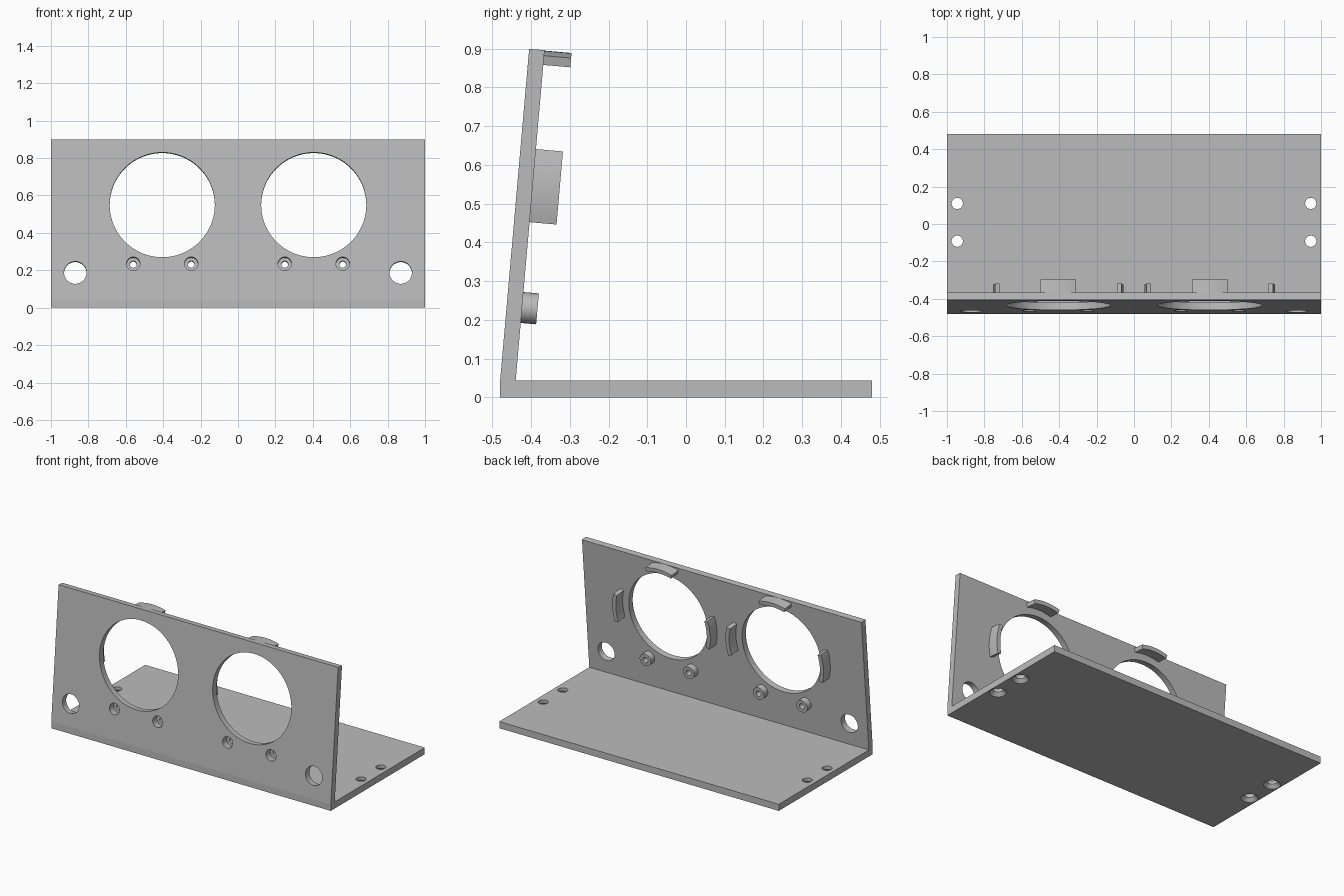
import bpy
import bmesh
from math import cos, sin, radians, tau
from mathutils import Matrix, Vector

cube = bpy.data.objects.get("Cube")
if cube:
    bpy.data.objects.remove(cube, do_unlink=True)

grey = bpy.data.materials.new("plain grey")
grey.use_nodes = True
COLOUR = (0.5, 0.5, 0.5, 1)
grey.diffuse_color = COLOUR
grey.node_tree.nodes["Principled BSDF"].inputs["Base Color"].default_value = COLOUR

THICK = 0.04
BASE_H = 0.043
DEPTH = 0.48
EYE_X, EYE_V = 0.405, 0.509
# Panel frame: x across, y through the thickness, z up the leaning face
LEAN = Matrix.Translation((0, -DEPTH, BASE_H)) @ Matrix.Rotation(radians(-5), 4, 'X')


def on_panel(x, v):
    """Frame whose z axis points backwards through the panel."""
    return LEAN @ Matrix.Translation((x, 0, v)) @ Matrix.Rotation(radians(-90), 4, 'X')


def finish(name, bm, smooth=True):
    bmesh.ops.remove_doubles(bm, verts=bm.verts, dist=1e-5)
    bmesh.ops.recalc_face_normals(bm, faces=bm.faces)
    mesh = bpy.data.meshes.new(name)
    bm.to_mesh(mesh)
    bm.free()
    mesh.materials.append(grey)
    ob = bpy.data.objects.new(name, mesh)
    bpy.context.collection.objects.link(ob)
    if smooth:
        shade(ob)
    return ob


def select(ob):
    bpy.ops.object.select_all(action='DESELECT')
    ob.select_set(True)
    bpy.context.view_layer.objects.active = ob


def shade(ob):
    select(ob)
    bpy.ops.object.shade_smooth_by_angle(angle=radians(30))


def revolve(bm, profile, mat, start=0.0, sweep=tau, steps=64):
    """Turn a closed (radius, height) profile round z; cap partial turns."""
    full = sweep >= tau
    rings = []
    for i in range(steps if full else steps + 1):
        a = start + sweep * i / steps
        rings.append([bm.verts.new(mat @ Vector((r * cos(a), r * sin(a), h)))
                      for r, h in profile])
    n = len(profile)
    for i in range(steps):
        p, q = rings[i], rings[(i + 1) % len(rings)]
        for j in range(n):
            k = (j + 1) % n
            if profile[j][0] or profile[k][0]:
                bm.faces.new((p[j], p[k], q[k], q[j]))
    if not full:
        bm.faces.new(rings[0])
        bm.faces.new(rings[-1])


def box(name, lo, hi, mat=Matrix()):
    lo, hi = Vector(lo), Vector(hi)
    bm = bmesh.new()
    size = Matrix.Diagonal((*(hi - lo), 1))
    bmesh.ops.create_cube(bm, size=1, matrix=mat @ Matrix.Translation((lo + hi) / 2) @ size)
    return finish(name, bm, False)


def cut(ob, bm):
    cutter = finish("hole_cutter", bm, False)
    cutter.hide_render = True
    mod = ob.modifiers.new("holes", 'BOOLEAN')
    mod.operation = 'DIFFERENCE'
    mod.solver = 'EXACT'
    mod.object = cutter
    select(ob)
    bpy.ops.object.modifier_apply(modifier=mod.name)
    bpy.data.objects.remove(cutter, do_unlink=True)
    shade(ob)


def drill(r):
    return [(0, -0.03), (r, -0.03), (r, 0.07), (0, 0.07)]


# Base plate with four holes countersunk from below
base = box("base_plate", (-1, -DEPTH, 0), (1, DEPTH, BASE_H))
bm = bmesh.new()
countersink = [(0, -0.01), (0.05, -0.01), (0.05, 0.001), (0.03, 0.022), (0.03, 0.07), (0, 0.07)]
for x in (-0.945, 0.945):
    for y in (-0.092, 0.11):
        revolve(bm, countersink, Matrix.Translation((x, y, 0)), steps=32)
cut(base, bm)

# Leaning front panel with round windows, corner holes and screw bores
panel = box("front_panel", (-1, 0, 0), (1, THICK, 0.86), LEAN)
screws = [s * EYE_X + d for s in (-1, 1) for d in (-0.155, 0.155)]
bm = bmesh.new()
for s in (-1, 1):
    revolve(bm, drill(0.281), on_panel(s * EYE_X, EYE_V), steps=96)
    revolve(bm, drill(0.06), on_panel(s * 0.87, 0.145), steps=48)
for x in screws:
    revolve(bm, drill(0.036), on_panel(x, 0.193), steps=32)
cut(panel, bm)

# Screw bosses behind the panel
boss = [(0.018, 0.08), (0.04, 0.08), (0.04, 0.039), (0.036, 0.039), (0.036, 0.045), (0.018, 0.045)]
for i, x in enumerate(screws):
    bm = bmesh.new()
    revolve(bm, boss, on_panel(x, 0.193), steps=32)
    finish(f"screw_boss_{i + 1}", bm)

# Curved locating tabs round each window
tab = [(0.325, 0.035), (0.35, 0.035), (0.35, 0.11), (0.325, 0.11)]
HALF = radians(15.7)
for side, s in (("right", -1), ("left", 1)):
    for place, angle in (("outer_a", 0), ("top", -90), ("outer_b", 180)):
        bm = bmesh.new()
        revolve(bm, tab, on_panel(s * EYE_X, EYE_V), radians(angle) - HALF, 2 * HALF, 12)
        finish(f"{side}_window_tab_{place}", bm)
